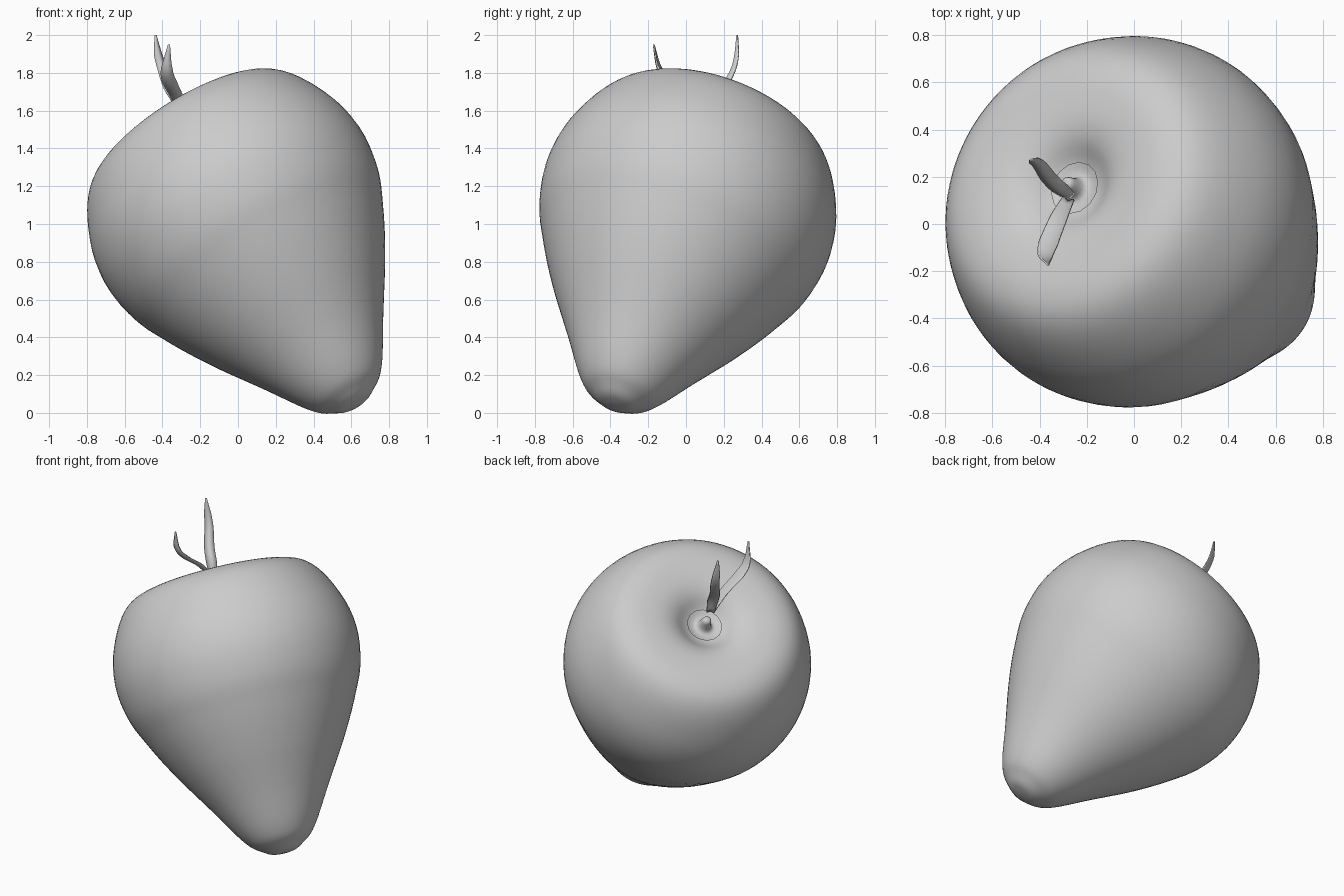
import bpy, bmesh, math
from mathutils import Vector

if "Cube" in bpy.data.objects:
    bpy.data.objects.remove(bpy.data.objects["Cube"])

CENTER = Vector((0.0, 0.0, 1.05))            # middle of the fruit's fat end
AXIS = Vector((-0.503, 0.306, 0.809)).normalized()   # from tip towards stem
ROT = AXIS.to_track_quat('Z', 'Y')


def catmull(pts, steps):
    """Smooth curve through the given points."""
    pts = [Vector(p) for p in pts]
    ext = [2 * pts[0] - pts[1]] + pts + [2 * pts[-1] - pts[-2]]
    out = []
    for i in range(1, len(ext) - 2):
        p0, p1, p2, p3 = ext[i - 1:i + 3]
        for k in range(steps):
            t = k / steps
            out.append(0.5 * (2 * p1 + (p2 - p0) * t
                              + (2 * p0 - 5 * p1 + 4 * p2 - p3) * t * t
                              + (3 * p1 - p0 - 3 * p2 + p3) * t ** 3))
    return out + [pts[-1]]


def finish(name, bm, angle=60):
    bmesh.ops.remove_doubles(bm, verts=bm.verts, dist=0.0005)
    bmesh.ops.recalc_face_normals(bm, faces=bm.faces)
    mesh = bpy.data.meshes.new(name)
    bm.to_mesh(mesh)
    bm.free()
    ob = bpy.data.objects.new(name, mesh)
    bpy.context.collection.objects.link(ob)
    bpy.ops.object.select_all(action='DESELECT')
    ob.select_set(True)
    bpy.context.view_layer.objects.active = ob
    bpy.ops.object.shade_smooth_by_angle(angle=math.radians(angle))
    return ob


def skin(bm, rows, closed):
    """Bridge rows of vertices with quads."""
    n = len(rows[0])
    for a, b in zip(rows, rows[1:]):
        for j in range(n if closed else n - 1):
            k = (j + 1) % n
            bm.faces.new((a[j], a[k], b[k], b[j]))


def lathe(name, profile, segs, steps):
    """Revolve (radius, height) points about the tilted fruit axis."""
    bm = bmesh.new()
    rows = []
    for r, h in catmull(profile, steps):
        r = max(r, 0.0)
        rows.append([bm.verts.new(CENTER + ROT @ Vector((
            r * math.cos(2 * math.pi * j / segs),
            r * math.sin(2 * math.pi * j / segs), h))) for j in range(segs)])
    skin(bm, rows, True)
    return finish(name, bm)


def sepal(name, path, side, widths):
    """Thin curled leaf blade following a path."""
    bm = bmesh.new()
    pts = catmull(path, 4)
    side = Vector(side).normalized()
    rows = []
    for i, p in enumerate(pts):
        f = i / (len(pts) - 1) * (len(widths) - 1)
        k = min(int(f), len(widths) - 2)
        w = widths[k] + (widths[k + 1] - widths[k]) * (f - k)
        tangent = (pts[min(i + 1, len(pts) - 1)] - pts[max(i - 1, 0)]).normalized()
        fold = tangent.cross(side).normalized() * w * 0.25
        rows.append([bm.verts.new(v) for v in
                     (p - side * w / 2 + fold, p, p + side * w / 2 + fold)])
    skin(bm, rows, False)
    ob = finish(name, bm)
    mod = ob.modifiers.new("thickness", 'SOLIDIFY')
    mod.thickness = 0.008
    mod.offset = 0
    return ob


# Fruit body: rounded tip, fat shoulder, dimple at the stem end
lathe("fruit_body", [
    (0, -1.245), (0.08, -1.235), (0.14, -1.20), (0.195, -1.16), (0.25, -1.09),
    (0.306, -1.0), (0.372, -0.89), (0.457, -0.755), (0.535, -0.63),
    (0.62, -0.48), (0.69, -0.34), (0.755, -0.19), (0.79, 0.0),
    (0.775, 0.18), (0.72, 0.34), (0.65, 0.465), (0.573, 0.54),
    (0.48, 0.575), (0.38, 0.58), (0.28, 0.568), (0.20, 0.535),
    (0.13, 0.48), (0.07, 0.45), (0, 0.44)], 80, 3)

# Calyx plate in the dimple with a short stalk stub
lathe("calyx", [(0.115, 0.50), (0.08, 0.485), (0.05, 0.49),
                (0.035, 0.53), (0.025, 0.57), (0, 0.575)], 14, 2)

# Two dried sepals curling up from the dimple
sepal("sepal_back", [(-0.27, 0.11, 1.54), (-0.31, 0.14, 1.65), (-0.36, 0.19, 1.73),
                     (-0.395, 0.24, 1.82), (-0.42, 0.26, 1.90), (-0.437, 0.27, 2.0)],
      (0.9, 0.35, 0), (0.05, 0.07, 0.065, 0.055, 0.045, 0.008))
sepal("sepal_front", [(-0.28, 0.10, 1.54), (-0.32, 0.02, 1.65), (-0.365, -0.09, 1.74),
                      (-0.38, -0.15, 1.82), (-0.365, -0.172, 1.95)],
      (0.95, -0.25, 0), (0.05, 0.07, 0.08, 0.06, 0.008))
